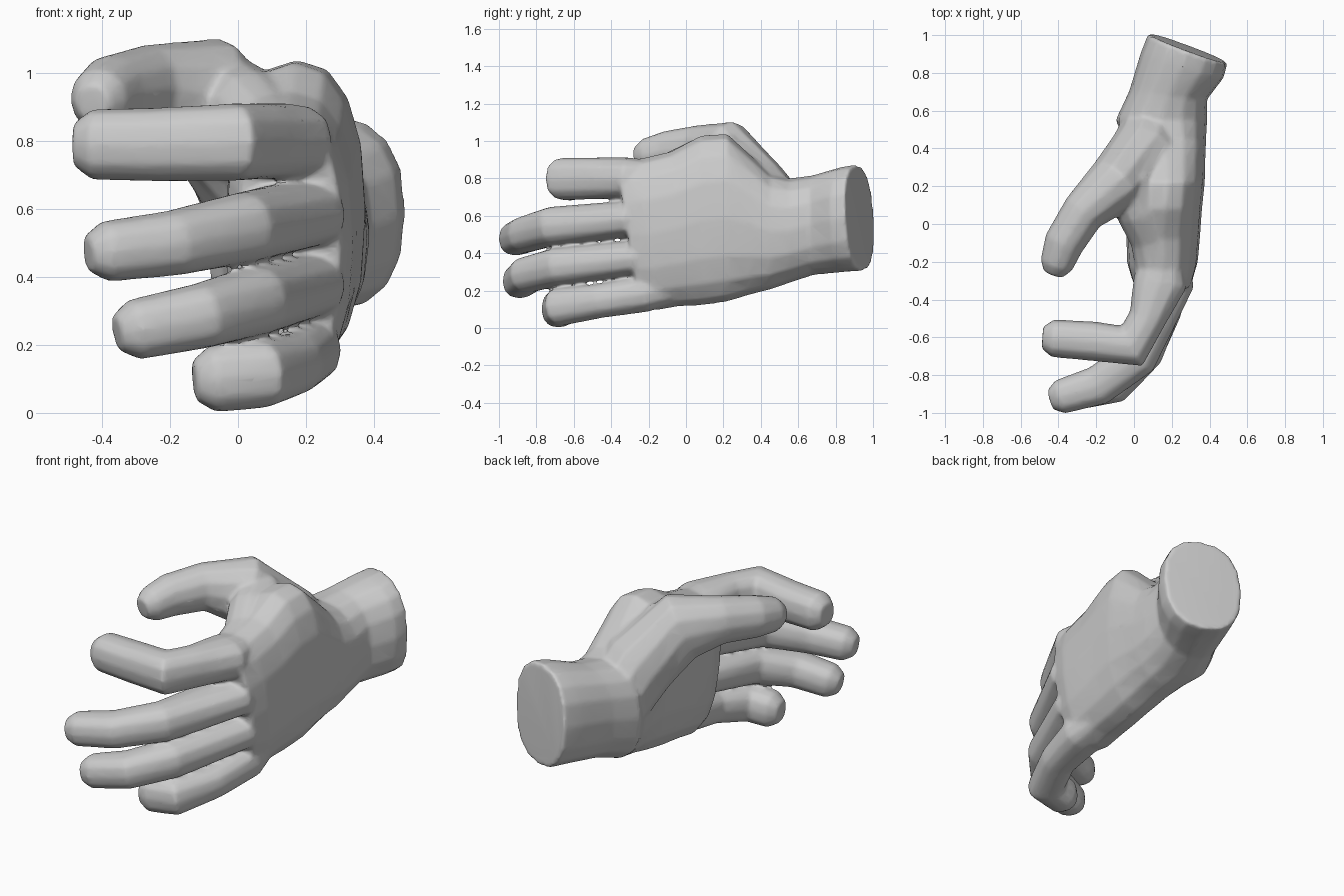
import bpy, bmesh, math
from mathutils import Vector

if "Cube" in bpy.data.objects:
    bpy.data.objects.remove(bpy.data.objects["Cube"])


def finish(name, rings):
    """Skin a list of closed rings into a capped object."""
    bm = bmesh.new()
    loops = [[bm.verts.new(p) for p in r] for r in rings]
    n = len(loops[0])
    for a, b in zip(loops, loops[1:]):
        for i in range(n):
            j = (i + 1) % n
            bm.faces.new((a[i], a[j], b[j], b[i]))
    bm.faces.new(loops[0])
    bm.faces.new(loops[-1][::-1])
    bmesh.ops.recalc_face_normals(bm, faces=bm.faces[:])
    mesh = bpy.data.meshes.new(name)
    bm.to_mesh(mesh)
    bm.free()
    obj = bpy.data.objects.new(name, mesh)
    bpy.context.collection.objects.link(obj)
    return obj


def outline(n, power):
    """Unit rounded-box outline."""
    pts = []
    for i in range(n):
        a = 2 * math.pi * i / n
        c, s = math.cos(a), math.sin(a)
        pts.append((math.copysign(abs(c) ** (2 / power), c),
                    math.copysign(abs(s) ** (2 / power), s)))
    return pts


def digit(name, path, power=2.4):
    """Tapered tube along (x, y, z, half width, half height) with a blunt tip."""
    pts = [Vector(p[:3]) for p in path]
    rings = []
    for k, p in enumerate(pts):
        d_in = (p - pts[k - 1]).normalized() if k else (pts[1] - p).normalized()
        d_out = (pts[k + 1] - p).normalized() if k < len(pts) - 1 else d_in
        t = (d_in + d_out).normalized()
        miter = 1 / max(0.7, t.dot(d_in))
        side = t.cross(Vector((0, 0, 1))).normalized()
        up = side.cross(t)
        w, h = path[k][3] * miter, path[k][4]
        rings.append([p + side * (w * c) + up * (h * s)
                      for c, s in outline(12, power)])
    # blunt fingertip
    centre = pts[-1]
    rings.append([centre + (v - centre) * 0.6 + t * 0.055 for v in rings[-1]])
    return finish(name, rings)


# palm and wrist: (centre x, y, centre z, half x, half z, y skew per x, y skew per z)
sections = [
    (0.285, 0.93, 0.59, 0.21, 0.285, -0.37, -0.06),
    (0.255, 0.84, 0.58, 0.22, 0.28, -0.30, -0.05),
    (0.18, 0.68, 0.55, 0.207, 0.267, -0.1, 0),
    (0.145, 0.55, 0.52, 0.243, 0.28, 0, 0),
    (0.165, 0.45, 0.515, 0.217, 0.31, 0, 0),
    (0.17, 0.35, 0.55, 0.208, 0.37, 0, 0),
    (0.175, 0.22, 0.59, 0.2, 0.45, 0, 0),
    (0.165, 0.08, 0.575, 0.195, 0.455, 0, 0),
    (0.155, -0.06, 0.53, 0.195, 0.415, 0, -0.05),
    (0.15, -0.2, 0.50, 0.188, 0.405, 0, -0.12),
    (0.15, -0.31, 0.49, 0.155, 0.385, 0, -0.16),
]
palm = finish("hand", [
    [(cx + hx * c, y + sx * hx * c + sz * hz * s, cz + hz * s)
     for c, s in outline(16, 2.4)]
    for cx, y, cz, hx, hz, sx, sz in sections])

parts = [palm]

# thumb with its fleshy base, and the web of skin beside it
parts.append(digit("thumb", [
    (0.11, 0.54, 0.52, 0.16, 0.2), (0.05, 0.36, 0.73, 0.19, 0.20),
    (-0.11, 0.20, 0.93, 0.15, 0.19), (-0.27, 0.06, 0.955, 0.115, 0.13),
    (-0.37, -0.10, 0.94, 0.107, 0.115), (-0.41, -0.215, 0.92, 0.09, 0.095)], 2.1))
parts.append(digit("thumb_web", [
    (-0.02, 0.24, 0.86, 0.15, 0.19), (0.04, 0.06, 0.85, 0.13, 0.16),
    (0.10, -0.08, 0.81, 0.12, 0.13), (0.13, -0.24, 0.79, 0.12, 0.11)], 2.1))

# fingers, rooted inside the palm
parts.append(digit("index_finger", [
    (0.15, -0.12, 0.79, 0.10, 0.10), (0.138, -0.31, 0.80, 0.142, 0.112),
    (0.07, -0.50, 0.80, 0.10, 0.112),
    (-0.01, -0.645, 0.797, 0.10, 0.115), (-0.22, -0.62, 0.79, 0.105, 0.11),
    (-0.43, -0.605, 0.79, 0.10, 0.105)]))
parts.append(digit("middle_finger", [
    (0.16, -0.12, 0.58, 0.10, 0.08), (0.175, -0.31, 0.583, 0.142, 0.098),
    (0.015, -0.71, 0.545, 0.105, 0.105), (-0.19, -0.855, 0.50, 0.105, 0.097),
    (-0.39, -0.915, 0.475, 0.092, 0.09)]))
parts.append(digit("ring_finger", [
    (0.17, -0.06, 0.38, 0.10, 0.08), (0.18, -0.27, 0.375, 0.137, 0.096),
    (0.05, -0.68, 0.33, 0.105, 0.102), (-0.11, -0.845, 0.285, 0.105, 0.097),
    (-0.305, -0.895, 0.245, 0.09, 0.09)]))
parts.append(digit("little_finger", [
    (0.17, 0.0, 0.23, 0.09, 0.08), (0.185, -0.22, 0.185, 0.12, 0.10),
    (0.155, -0.46, 0.145, 0.097, 0.092), (0.065, -0.665, 0.115, 0.095, 0.102),
    (-0.075, -0.685, 0.10, 0.09, 0.10)]))

# fuse everything into one continuous skin
bpy.ops.object.select_all(action='DESELECT')
for p in parts:
    p.select_set(True)
bpy.context.view_layer.objects.active = palm
bpy.ops.object.join()
remesh = palm.modifiers.new("fuse", 'REMESH')
remesh.mode = 'VOXEL'
remesh.voxel_size = 0.01
remesh.use_smooth_shade = True
blend = palm.modifiers.new("blend", 'SMOOTH')
blend.factor = 0.5
blend.iterations = 14
reduce = palm.modifiers.new("reduce", 'DECIMATE')
reduce.ratio = 0.15
bpy.ops.object.convert(target='MESH')
bpy.ops.object.shade_smooth_by_angle(angle=math.radians(50))
